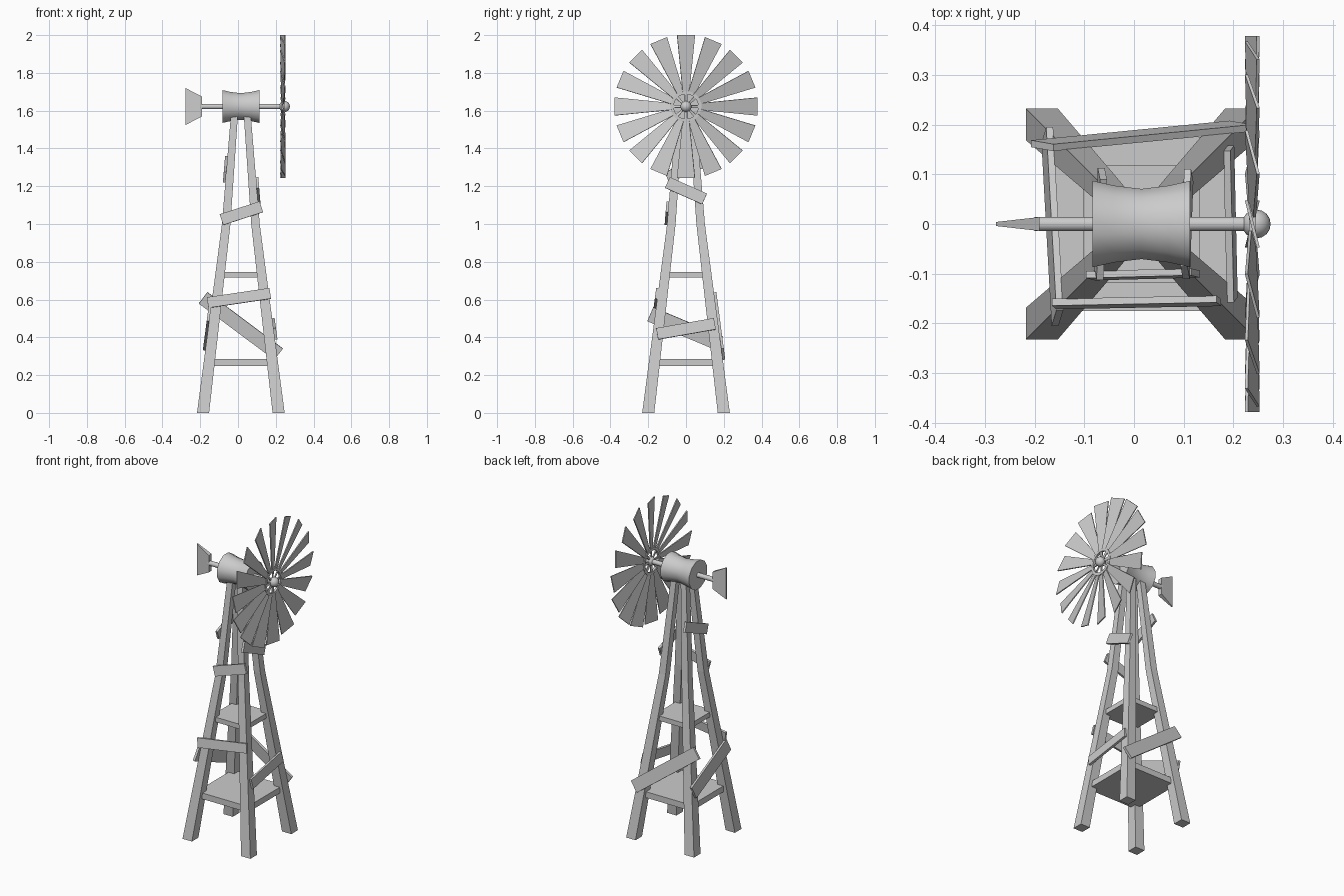
import bpy, bmesh
from math import sin, cos, pi, radians, atan
from mathutils import Matrix, Vector

if "Cube" in bpy.data.objects:
    bpy.data.objects.remove(bpy.data.objects["Cube"])

CX = 0.015          # tower centre
HUB_Z = 1.622       # wheel axle height


def finish(name, bm, smooth=False):
    bmesh.ops.recalc_face_normals(bm, faces=bm.faces)
    me = bpy.data.meshes.new(name)
    bm.to_mesh(me)
    bm.free()
    ob = bpy.data.objects.new(name, me)
    bpy.context.collection.objects.link(ob)
    if smooth:
        bpy.ops.object.select_all(action='DESELECT')
        ob.select_set(True)
        bpy.context.view_layer.objects.active = ob
        bpy.ops.object.shade_smooth_by_angle(angle=radians(35))
    return ob


def loft(bm, rings, closed=False):
    """Skin a list of equal-length point rings; cap the ends unless closed."""
    vs = [[bm.verts.new(p) for p in r] for r in rings]
    n = len(vs[0])
    pairs = list(zip(vs, vs[1:]))
    if closed:
        pairs.append((vs[-1], vs[0]))
    for a, b in pairs:
        for i in range(n):
            j = (i + 1) % n
            bm.faces.new((a[i], a[j], b[j], b[i]))
    if not closed:
        bm.faces.new(vs[0])
        bm.faces.new(vs[-1])


def x_ring(x, r, n):
    return [(x, r * cos(2 * pi * (i + .5) / n), HUB_Z + r * sin(2 * pi * (i + .5) / n))
            for i in range(n)]


def box(name, size, matrix):
    bm = bmesh.new()
    bmesh.ops.create_cube(bm, size=1, matrix=matrix @ Matrix.Diagonal((*size, 1)))
    return finish(name, bm)


# Legs: (height, outer half-width, thickness), bent at z = 1
LEG = [(0, 0.232, 0.064), (1.0, 0.1, 0.045), (1.585, 0.052, 0.037)]
for sx, sy, name in ((-1, -1, "front_left"), (1, -1, "front_right"),
                     (1, 1, "back_right"), (-1, 1, "back_left")):
    bm = bmesh.new()
    loft(bm, [[(CX + sx * a, sy * b, z) for a, b in
               ((o, o), (o - t, o), (o - t, o - t), (o, o - t))] for z, o, t in LEG])
    finish(name + "_leg", bm)

# Platforms between the legs
for name, z, half, h in (("lower_platform", 0.268, 0.175, 0.037),
                         ("upper_platform", 0.732, 0.118, 0.03)):
    box(name, (2 * half, 2 * half, h), Matrix.Translation((CX, 0, z)))


# Crooked planks nailed on the leaning sides
def plank(name, turn, u, z, length, height, angle):
    (z0, o0, _), (z1, o1, _) = LEG[:2] if z < 1 else LEG[1:]
    slope = (o0 - o1) / (z1 - z0)
    out = o0 - slope * (z - z0) + 0.006
    m = (Matrix.Translation((CX, 0, 0)) @ Matrix.Rotation(radians(turn), 4, 'Z')
         @ Matrix.Translation((u, -out, z)) @ Matrix.Rotation(-atan(slope), 4, 'X')
         @ Matrix.Rotation(radians(-angle), 4, 'Y'))
    box(name, (length, 0.014, height), m)


plank("front_low_plank", 0, -0.01, 0.608, 0.335, 0.057, 8.5)
plank("front_high_plank", 0, 0.003, 1.057, 0.222, 0.06, 18)
plank("right_low_plank", 90, 0, 0.445, 0.31, 0.061, 10)
plank("right_high_plank", 90, 0, 1.176, 0.215, 0.062, -24)
plank("back_plank", 180, 0.0, 0.46, 0.5, 0.075, 37)
plank("left_low_plank", -90, 0.005, 0.445, 0.40, 0.08, 23)
plank("left_high_plank", -90, 0, 1.29, 0.22, 0.06, -23)

# Gear housing: waisted barrel along x
bm = bmesh.new()
loft(bm, [x_ring(CX + d, r, 12) for d, r in
          ((-.098, .09), (-.055, .08), (0, .073), (.055, .08), (.098, .09))])
finish("gear_housing", bm, True)

# Axle
bm = bmesh.new()
loft(bm, [x_ring(-0.2, 0.0145, 16), x_ring(0.245, 0.0145, 16)])
finish("axle", bm, True)

# Tail vane, thinning and widening backwards
bm = bmesh.new()
loft(bm, [[(x, sy * t, HUB_Z + sz * h) for sy, sz in ((-1, -1), (1, -1), (1, 1), (-1, 1))]
          for x, t, h in ((-0.19, 0.014, 0.052), (-0.278, 0.004, 0.098))])
finish("tail_vane", bm)

# Hub ball
bm = bmesh.new()
bmesh.ops.create_uvsphere(bm, u_segments=16, v_segments=10, radius=0.029,
                          matrix=Matrix.Translation((0.246, 0, HUB_Z)))
finish("hub_ball", bm, True)

# Hub ring
bm = bmesh.new()
loft(bm, [x_ring(x, r, 16) for x, r in
          ((0.231, .083), (0.245, .083), (0.245, .066), (0.231, .066))], closed=True)
finish("wheel_ring", bm)

# Blades: 16 pitched vanes; 8 spokes fill the ring
PITCH = Matrix.Rotation(radians(14), 4, 'Z')


def vane(name, k, n, stations, thick):
    m = (Matrix.Translation((0.238, 0, HUB_Z))
         @ Matrix.Rotation(2 * pi * k / n, 4, 'X') @ PITCH)
    bm = bmesh.new()
    loft(bm, [[m @ Vector((a * thick, b * w, r)) for a, b in
               ((-1, -1), (1, -1), (1, 1), (-1, 1))] for r, w in stations])
    finish(name, bm)


for k in range(16):
    vane("blade_%02d" % (k + 1), k, 16, ((0.074, 0.018), (0.378, 0.049)), 0.003)
for k in range(8):
    vane("spoke_%d" % (k + 1), k, 8, ((0.0, 0.005), (0.07, 0.008)), 0.003)
